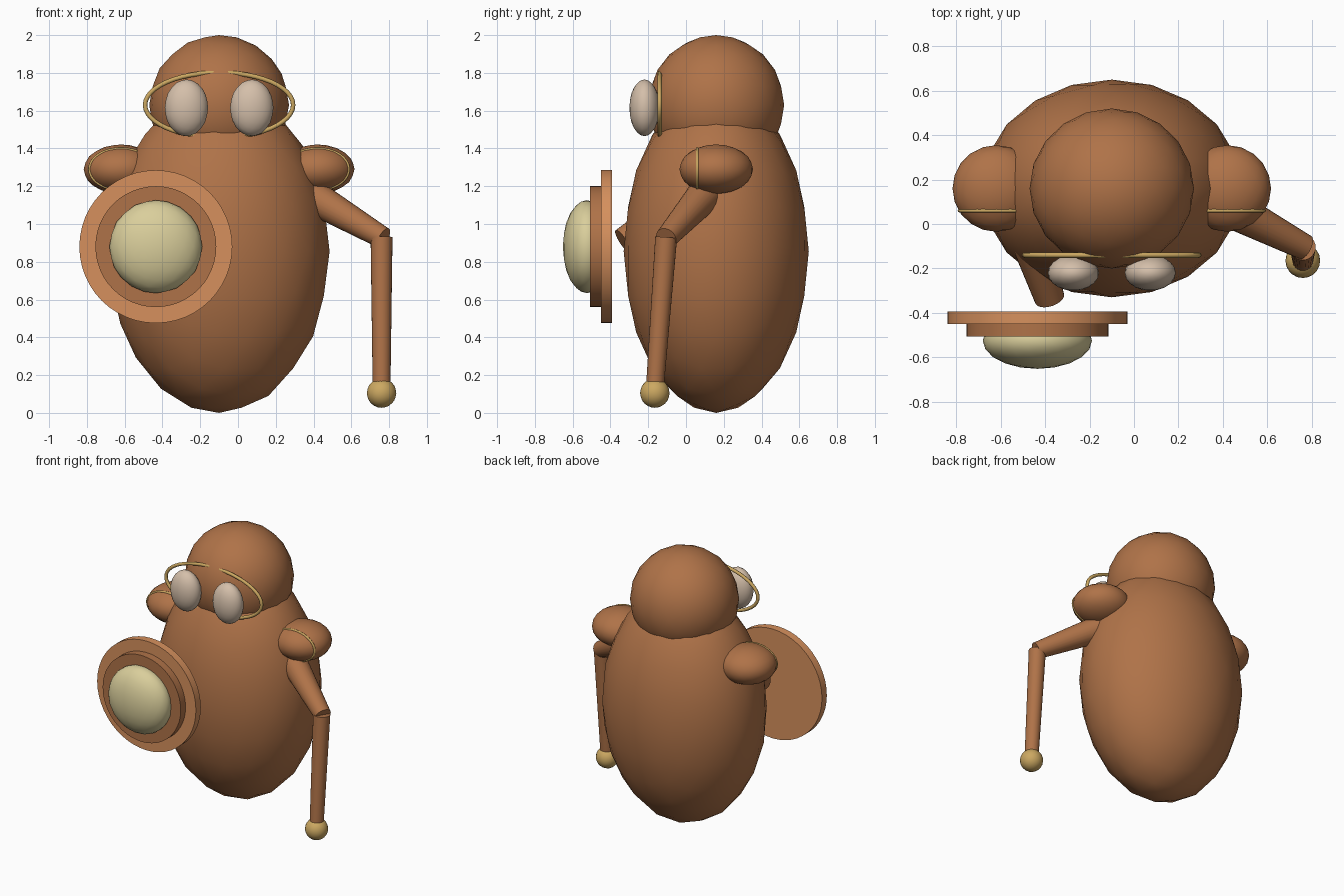
import bpy, math
from mathutils import Vector

cube = bpy.data.objects.get("Cube")
if cube:
    bpy.data.objects.remove(cube, do_unlink=True)


def material(name, rgb):
    m = bpy.data.materials.new(name)
    m.use_nodes = True
    m.diffuse_color = (*rgb, 1)
    bsdf = next(n for n in m.node_tree.nodes if n.type == 'BSDF_PRINCIPLED')
    bsdf.inputs["Base Color"].default_value = (*rgb, 1)
    return m


BROWN = material("brown", (0.43, 0.17, 0.065))
ORANGE = material("copper_orange", (0.67, 0.28, 0.11))
GOLD = material("gold", (0.60, 0.39, 0.12))
CREAM = material("eye_cream", (0.66, 0.52, 0.40))
PALE = material("pale_yellow", (0.70, 0.62, 0.33))
MID = -0.1   # the figure's own centre line


def finish(name, mat, angle=50):
    ob = bpy.context.object
    ob.name = name
    ob.data.materials.clear()
    ob.data.materials.append(mat)
    bpy.ops.object.shade_smooth_by_angle(angle=math.radians(angle))
    return ob


def ellipsoid(name, centre, radii, mat):
    bpy.ops.mesh.primitive_ico_sphere_add(subdivisions=3, radius=1, location=centre)
    bpy.context.object.scale = radii
    bpy.ops.object.transform_apply(location=False, rotation=False, scale=True)
    return finish(name, mat, 70)


def rod(name, a, b, r1, r2, mat, sides=24):
    a, b = Vector(a), Vector(b)
    bpy.ops.mesh.primitive_cone_add(vertices=sides, radius1=r1, radius2=r2,
                                    depth=(b - a).length, location=(a + b) / 2)
    bpy.context.object.rotation_euler = (b - a).to_track_quat('Z', 'Y').to_euler()
    return finish(name, mat)


def wire_ring(name, centre, rx, rz, thick, mat):
    # Upright elliptical loop of constant thickness
    curve = bpy.data.curves.new(name, 'CURVE')
    curve.dimensions = '3D'
    curve.bevel_depth = thick
    curve.bevel_resolution = 2
    n = 48
    spline = curve.splines.new('POLY')
    spline.points.add(n - 1)
    for i, p in enumerate(spline.points):
        t = 2 * math.pi * i / n
        p.co = (rx * math.cos(t), 0, rz * math.sin(t), 1)
    spline.use_cyclic_u = True
    ob = bpy.data.objects.new(name, curve)
    ob.location = centre
    bpy.context.collection.objects.link(ob)
    bpy.ops.object.select_all(action='DESELECT')
    ob.select_set(True)
    bpy.context.view_layer.objects.active = ob
    bpy.ops.object.convert(target='MESH')
    return finish(name, mat, 70)


# Body and head
ellipsoid("body", (MID, 0.16, 0.855), (0.585, 0.49, 0.855), BROWN)
ellipsoid("head", (MID, 0.16, 1.63), (0.37, 0.36, 0.37), BROWN)

# Paired eyes, shoulders and shoulder trims
for side, s in (("left", 1), ("right", -1)):
    ellipsoid(side + "_eye", (MID + s * 0.173, -0.22, 1.615), (0.115, 0.08, 0.15), CREAM)
    x = MID + s * 0.52
    ellipsoid(side + "_shoulder", (x, 0.16, 1.29), (0.197, 0.195, 0.131), BROWN)
    wire_ring(side + "_shoulder_trim", (x, 0.06, 1.29), 0.166, 0.109, 0.008, GOLD)

# Eyewear frame
wire_ring("eyewear_frame", (MID, -0.14, 1.63), 0.392, 0.172, 0.012, GOLD)

# Left arm with its long forearm and knob
rod("left_upper_arm", (0.30, 0.14, 1.20), (0.77, -0.105, 0.925), 0.10, 0.058, BROWN)
rod("left_forearm", (0.76, -0.105, 0.93), (0.76, -0.165, 0.13), 0.058, 0.047, BROWN)
ellipsoid("forearm_knob", (0.76, -0.165, 0.105), (0.078, 0.078, 0.078), GOLD)

# Right arm reaching towards the shield
rod("right_upper_arm", (-0.51, 0.06, 1.17), (-0.38, -0.335, 0.91), 0.10, 0.068, BROWN)

# Stepped round shield with a domed boss
SX, SZ = -0.435, 0.88
rod("shield_rim", (SX, -0.393, SZ), (SX, -0.45, SZ), 0.405, 0.405, ORANGE, 48)
rod("shield_step", (SX, -0.44, SZ), (SX, -0.507, SZ), 0.32, 0.32, BROWN, 48)
ellipsoid("shield_boss", (SX, -0.525, SZ), (0.246, 0.127, 0.246), PALE)
